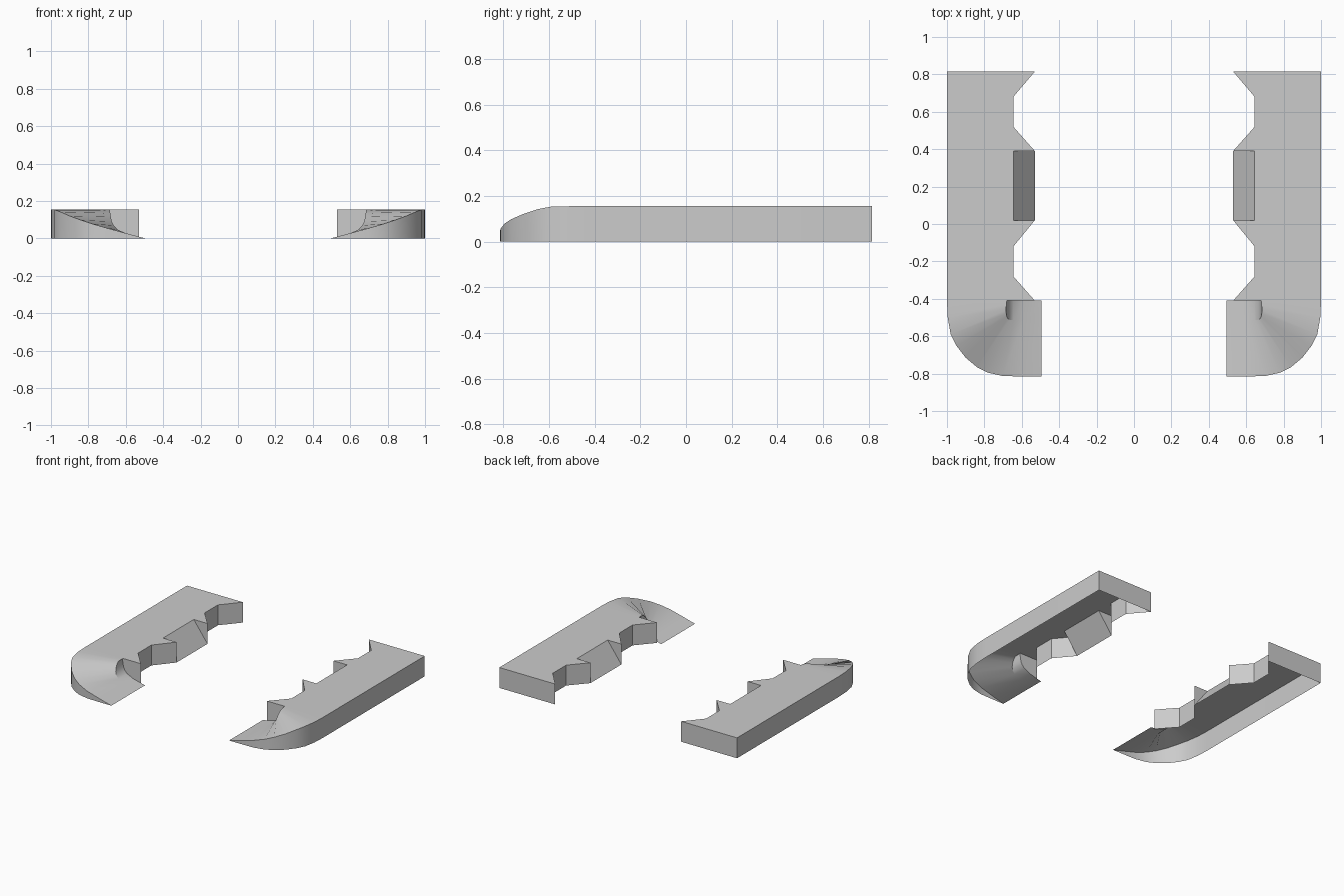
import bpy, bmesh
from math import radians

if "Cube" in bpy.data.objects:
    bpy.data.objects.remove(bpy.data.objects["Cube"])

H, BACK, FRONT, TIP, ROOT = 0.155, 0.815, -0.41, 0.53, 0.645

# Toothed inner edge, split by the sloped notch
TEETH_A = [(TIP, BACK), (ROOT, 0.68), (ROOT, 0.52), (TIP, 0.39)]
TEETH_B = [(TIP, 0.02), (ROOT, -0.12), (ROOT, -0.28), (TIP, FRONT)]

# Nose: outer rim and the matching inner curve around the pocket
RIM = [(1, FRONT, H), (.996, -.5, H), (.98, -.59, .153), (.95, -.65, .142),
       (.9, -.715, .12), (.84, -.765, .098), (.78, -.795, .078),
       (.7, -.813, .055), (.6, -.815, .028), (.495, -.815, 0)]
INNER = [(.68, FRONT, H), (.682, -.43, H), (.685, -.46, .15), (.683, -.48, .135),
         (.68, -.495, .115), (.675, -.505, .09), (.665, -.512, .07),
         (.645, -.515, .048), (.59, -.515, .022), (.495, -.515, 0)]


def build_half(name, side):
    bm = bmesh.new()

    def face(*pts):
        bm.faces.new([bm.verts.new((x * side, y, z)) for x, y, z in pts])

    def strip(a, b):
        for p, q, r, s in zip(a, a[1:], b[1:], b):
            pts = []
            for v in (p, q, r, s):
                if v not in pts:
                    pts.append(v)
            if len(pts) > 2:
                face(*pts)

    def drop(pts):
        return [(p[0], p[1], 0) for p in pts]

    def raised(pts):
        return [(x, y, H) for x, y in pts]

    # Flat deck
    deck = [(1, BACK)] + TEETH_A + [(ROOT, 0.39), (ROOT, 0.02)] + TEETH_B
    face(*raised(deck + [(.68, FRONT), (1, FRONT)]))

    # Outer, back and toothed walls, open underneath
    for top in (raised([(1, FRONT), (1, BACK)]), raised([(1, BACK), (TIP, BACK)]),
                raised(TEETH_A), raised(TEETH_B), RIM):
        strip(top, drop(top))

    # Sloped notch with triangular ends
    face((ROOT, .39, H), (ROOT, .02, H), (TIP, .02, 0), (TIP, .39, 0))
    for y in (.39, .02):
        face((ROOT, y, H), (TIP, y, H), (TIP, y, 0))

    # Curved nose surface, pocket and the end wall behind the pocket
    strip(RIM, INNER)
    arc = [(x, FRONT, z) for x, _, z in INNER]
    strip(INNER, arc)
    face(*arc[:-1], (TIP, FRONT, .008), (TIP, FRONT, H))

    bmesh.ops.remove_doubles(bm, verts=bm.verts, dist=0.0005)
    bmesh.ops.recalc_face_normals(bm, faces=bm.faces)
    # Make the deck point upward
    if max(bm.faces, key=lambda f: f.calc_area()).normal.z < 0:
        bmesh.ops.reverse_faces(bm, faces=bm.faces)
    mesh = bpy.data.meshes.new(name)
    bm.to_mesh(mesh)
    bm.free()
    obj = bpy.data.objects.new(name, mesh)
    bpy.context.collection.objects.link(obj)
    bpy.ops.object.select_all(action='DESELECT')
    obj.select_set(True)
    bpy.context.view_layer.objects.active = obj
    bpy.ops.object.shade_smooth_by_angle(angle=radians(25))


build_half("left_rail", -1)
build_half("right_rail", 1)
